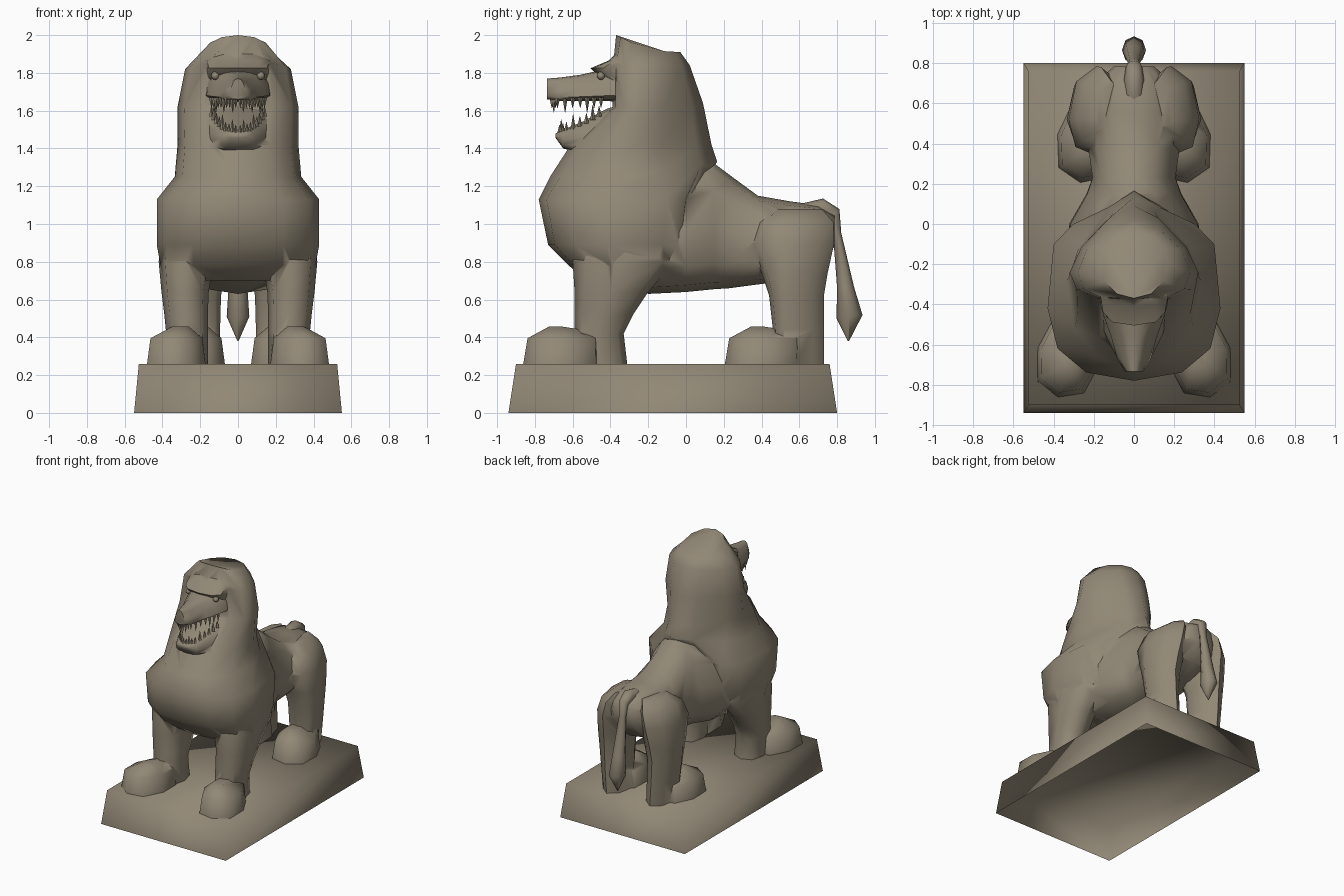
import bpy, bmesh, math
from mathutils import Vector, Matrix

if "Cube" in bpy.data.objects:
    bpy.data.objects.remove(bpy.data.objects["Cube"])

stone = bpy.data.materials.new("weathered stone")
stone.diffuse_color = (0.285, 0.245, 0.18, 1)
stone.use_nodes = True
stone.node_tree.nodes["Principled BSDF"].inputs["Base Color"].default_value = stone.diffuse_color


def sp(v, p):
    return math.copysign(abs(v) ** p, v)


def smooth(ob, angle):
    bpy.ops.object.select_all(action='DESELECT')
    ob.select_set(True)
    bpy.context.view_layer.objects.active = ob
    bpy.ops.object.shade_smooth_by_angle(angle=math.radians(angle))


def loft(name, rings, mirror=False, angle=65, closed=True):
    """Skin a list of equal-length rings; cap the last, and the first if closed."""
    bm = bmesh.new()
    vs = [[bm.verts.new(p) for p in r] for r in rings]
    n = len(vs[0])
    for a, b in zip(vs, vs[1:]):
        for i in range(n):
            j = (i + 1) % n
            bm.faces.new((a[i], a[j], b[j], b[i]))
    bm.faces.new(vs[-1])
    if closed:
        bm.faces.new(vs[0])
    return finish(name, bm, mirror, angle)


def finish(name, bm, mirror=False, angle=65):
    if mirror:
        geo = bmesh.ops.duplicate(bm, geom=bm.verts[:] + bm.edges[:] + bm.faces[:])["geom"]
        for v in geo:
            if isinstance(v, bmesh.types.BMVert):
                v.co.x *= -1
    bmesh.ops.recalc_face_normals(bm, faces=bm.faces)
    me = bpy.data.meshes.new(name)
    bm.to_mesh(me)
    bm.free()
    me.materials.append(stone)
    ob = bpy.data.objects.new(name, me)
    bpy.context.collection.objects.link(ob)
    smooth(ob, angle)
    return ob


def flat_ring(z, x0, x1, y0, y1, n=8, p=0.8, yc=None, zf=0, zb=0, turn=0, pb=None):
    """Horizontal ring; yc is its widest y, zf/zb lift front/back, p/pb set roundness."""
    cx, rx = (x0 + x1) / 2, (x1 - x0) / 2
    cy = (y0 + y1) / 2 if yc is None else yc
    out = []
    for i in range(n):
        t = 2 * math.pi * i / n
        q = pb if pb and math.sin(t) > 0 else p
        c, s = sp(math.cos(t), q), sp(math.sin(t), q)
        off = Vector((rx * c, s * (y1 - cy if s > 0 else cy - y0), 0))
        off = Matrix.Rotation(turn, 3, 'Z') @ off
        lift = zb * s if s > 0 else -zf * s
        out.append(Vector((cx, cy, z + lift)) + off)
    return out


def upright_ring(y, w, z0, z1, n=12, p=0.75, skew=0):
    """Ring standing across the body at y; skew narrows its upper half."""
    out = []
    for i in range(n):
        t = 2 * math.pi * i / n
        c, s = sp(math.cos(t), p), sp(math.sin(t), p)
        out.append(Vector((w * c * (1 - skew * (s + 1) / 2), y, (z0 + z1) / 2 + s * (z1 - z0) / 2)))
    return out


def box_ring(z, x, y0, y1):
    return [Vector(q) for q in ((-x, y0, z), (x, y0, z), (x, y1, z), (-x, y1, z))]


# hollow plinth with tapered sides, open underneath
loft("plinth", [box_ring(0, .55, -.94, .80), box_ring(.26, .525, -.90, .76)], angle=180, closed=False)

# chest, mane and crown: z, half width, front, back and widest y, front/back lift, front/back roundness
mane = [(.70, .30, -.53, -.12, -.36, 0, 0, .8, .7),
        (.78, .41, -.62, -.03, -.40, 0, 0, .8, .6),
        (.89, .43, -.73, 0, -.42, 0, 0, .85, .5),
        (1.13, .43, -.78, .03, -.42, 0, 0, .85, .5),
        (1.25, .335, -.72, .165, -.28, 0, .08, .9, 1.4),
        (1.42, .32, -.61, .135, -.26, 0, 0, .9, 1.6),
        (1.62, .32, -.39, .09, -.24, 0, .02, .8, 1.4),
        (1.82, .28, -.385, .02, -.24, .03, .02, .8, 1.2),
        (1.92, .17, -.37, -.03, -.20, .08, -.01, 1, 1)]
chest = loft("mane_and_chest", [flat_ring(z, -w, w, f, b, 12, p, c, zf, zb, 0, pb)
                                for z, w, f, b, c, zf, zb, p, pb in mane])

# torso running back to the rump: y, half width, bottom, top, narrowing of the back
torso = [(-.40, .30, .70, 1.20, 0), (-.20, .39, .63, 1.25, .3), (0, .395, .64, 1.29, .4),
         (.15, .29, .655, 1.32, .4), (.23, .25, .66, 1.26, .35), (.38, .26, .68, 1.15, .25),
         (.55, .27, .70, 1.12, .25), (.70, .21, .76, 1.10, .2), (.785, .10, .88, 1.05, 0)]
parts = [loft("torso", [upright_ring(y, w, a, b, 12, .8, k) for y, w, a, b, k in torso])]

# legs: z, inner x, outer x, front y, back y
front = [(.25, .16, .37, -.58, -.31), (.42, .16, .38, -.59, -.33), (.52, .16, .39, -.59, -.28),
         (.64, .155, .405, -.59, -.20), (.80, .13, .42, -.60, -.06), (1.05, .12, .39, -.56, -.05)]
rear = [(.25, .09, .29, .47, .73), (.44, .095, .31, .46, .73), (.62, .09, .33, .44, .73),
        (.74, .07, .335, .40, .75), (.90, .05, .325, .34, .785), (1.01, .04, .285, .38, .78),
        (1.08, .05, .19, .48, .72)]
for name, legs, wide in (("front_legs", front, None), ("rear_legs", rear, .52)):
    parts.append(loft(name, [flat_ring(z, a, b, c, d, 8, .8, wide, pb=.95 if wide else .8)
                             for z, a, b, c, d in legs], True))

# paws, turned outwards
for name, x, y, turn in (("front_paws", .325, -.655, .25), ("rear_paws", .225, .415, .2)):
    parts.append(loft(name, [flat_ring(z, x - rx, x + rx, y - f, y + .2, 8, .8, y, turn=turn)
                             for z, rx, f in ((.25, .16, .215), (.395, .14, .19))] +
                      [flat_ring(.458, x - .065, x + .025, y - .07, y + .12, 8, .9, y - .02,
                                 zb=-.02, turn=turn)], True))

# muzzle with nose and upper lip
muzzle = [(-.735, .055, 1.66, 1.77, .6), (-.67, .105, 1.65, 1.775, .7), (-.56, .14, 1.65, 1.79, .65),
          (-.47, .175, 1.65, 1.81, .5), (-.40, .195, 1.65, 1.83, .4), (-.32, .20, 1.64, 1.85, .3)]
parts.append(loft("muzzle", [upright_ring(y, w, a, b, 12, .6, k) for y, w, a, b, k in muzzle]))

# lower jaw
jaw = [(-.69, .055, 1.455, 1.48), (-.65, .10, 1.40, 1.50), (-.55, .155, 1.37, 1.54),
       (-.42, .20, 1.36, 1.61), (-.32, .22, 1.38, 1.64)]
parts.append(loft("lower_jaw", [upright_ring(y, w, a, b, 12, .65, .15) for y, w, a, b in jaw]))

# forehead with overhanging brow
brow = [(1.76, .16, -.42), (1.80, .17, -.48), (1.825, .17, -.505), (1.865, .18, -.41), (1.90, .12, -.375)]
parts.append(loft("forehead", [flat_ring(z, -w, w, f, -.25, 12, .65, -.32) for z, w, f in brow]))

# merge everything into one carved body
for part in parts:
    mod = chest.modifiers.new("merge", 'BOOLEAN')
    mod.operation, mod.solver, mod.object = 'UNION', 'EXACT', part
    mod.use_self = True
deps = bpy.context.evaluated_depsgraph_get()
mesh = bpy.data.meshes.new_from_object(chest.evaluated_get(deps))
chest.modifiers.clear()
chest.data = mesh
chest.name = "lion_body"
for part in parts:
    bpy.data.objects.remove(part)
# drop the hidden soles inside the plinth
bm = bmesh.new()
bm.from_mesh(mesh)
bmesh.ops.bisect_plane(bm, geom=bm.verts[:] + bm.edges[:] + bm.faces[:], plane_co=(0, 0, .26),
                       plane_no=(0, 0, 1), clear_inner=True)
bm.to_mesh(mesh)
bm.free()
mesh.materials.clear()
mesh.materials.append(stone)
smooth(chest, 75)

# eyes tucked under the brow
bm = bmesh.new()
bmesh.ops.create_uvsphere(bm, u_segments=8, v_segments=6, radius=.022,
                          matrix=Matrix.Translation((.12, -.45, 1.785)))
finish("eyes", bm, True)


# teeth along both jaw edges
def teeth(name, path, up, count):
    bm = bmesh.new()
    for i in range(count):
        t = i / (count - 1) * (len(path) - 1)
        k = min(int(t), len(path) - 2)
        pos = Vector(path[k]).lerp(Vector(path[k + 1]), t - k)
        h = (.08 if i % 3 == 1 else .055)
        m = Matrix.Translation(pos + Vector((0, 0, up * (h / 2 - .01))))
        if up < 0:
            m = m @ Matrix.Rotation(math.pi, 4, 'X')
        bmesh.ops.create_cone(bm, cap_ends=True, segments=4, radius1=.014, radius2=.001,
                              depth=h, matrix=m)
    finish(name, bm, True, 30)


teeth("upper_teeth", [(.012, -.71, 1.66), (.06, -.68, 1.66), (.105, -.56, 1.66), (.14, -.45, 1.66)], -1, 10)
teeth("lower_teeth", [(.012, -.67, 1.48), (.06, -.645, 1.49), (.105, -.55, 1.53), (.14, -.46, 1.58)], 1, 9)

# tail with tuft: y, z, half width, half depth, tilt
tail = [(.62, 1.06, .05, .05, 0), (.72, 1.085, .05, .05, .1), (.785, 1.05, .04, .04, .75),
        (.80, .95, .03, .022, 1.4), (.845, .66, .05, .045, 1.4), (.865, .51, .06, .07, 1.45),
        (.86, .38, .003, .003, 1.57)]
rings = []
for y, z, w, d, ang in tail:
    up = Vector((0, math.sin(ang), math.cos(ang)))
    rings.append([Vector((w * math.cos(t), y, z)) + up * d * math.sin(t)
                  for t in (math.tau * j / 8 for j in range(8))])
loft("tail", rings)
